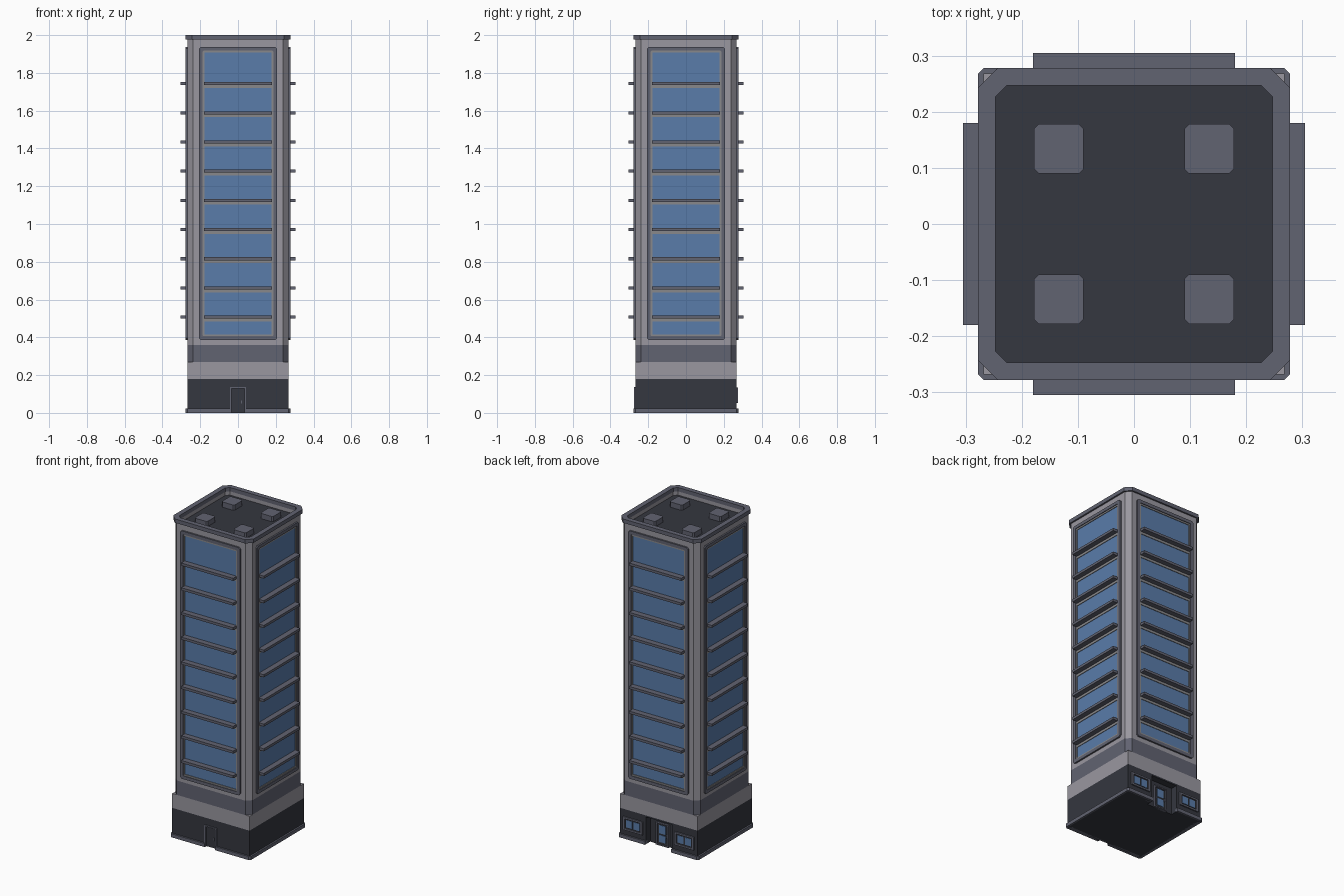
import bpy
from math import radians
from mathutils import Matrix

if "Cube" in bpy.data.objects:
    bpy.data.objects.remove(bpy.data.objects["Cube"])


def material(name, r, g, b):
    m = bpy.data.materials.new(name)
    m.diffuse_color = (r, g, b, 1)
    m.use_nodes = True
    m.node_tree.nodes["Principled BSDF"].inputs["Base Color"].default_value = m.diffuse_color
    return m


DARK = material("dark_stone", 0.035, 0.038, 0.05)
GREY = material("mid_grey", 0.12, 0.125, 0.165)
LIGHT = material("light_stone", 0.32, 0.31, 0.35)
TRIM = material("light_trim", 0.25, 0.25, 0.26)
GLASS = material("blue_glass", 0.10, 0.20, 0.40)


def make(name, verts, faces, mat, matrix):
    me = bpy.data.meshes.new(name)
    me.from_pydata(verts, [], faces)
    me.materials.append(mat)
    ob = bpy.data.objects.new(name, me)
    ob.matrix_world = matrix
    bpy.context.collection.objects.link(ob)
    return ob


def outline(hx, hy, c, cx=0, cy=0):
    """Rectangle with chamfered corners (plain rectangle when c is 0)."""
    if c == 0:
        pts = [(hx, hy), (-hx, hy), (-hx, -hy), (hx, -hy)]
    else:
        pts = [(hx, hy - c), (hx - c, hy), (c - hx, hy), (-hx, hy - c),
               (-hx, c - hy), (c - hx, -hy), (hx - c, -hy), (hx, c - hy)]
    return [(x + cx, y + cy) for x, y in pts]


def slab(name, pts, z0, z1, mat, matrix=Matrix()):
    n = len(pts)
    verts = [(x, y, z) for z in (z0, z1) for x, y in pts]
    faces = [tuple(range(n))[::-1], tuple(range(n, 2 * n))]
    faces += [(i, (i + 1) % n, n + (i + 1) % n, n + i) for i in range(n)]
    return make(name, verts, faces, mat, matrix)


def ring(name, outer, inner, z0, z1, mat, matrix=Matrix()):
    n = len(outer)
    verts = [(x, y, z) for pts, z in ((outer, z0), (outer, z1), (inner, z1), (inner, z0))
             for x, y in pts]
    faces = [(a * n + i, a * n + (i + 1) % n, b * n + (i + 1) % n, b * n + i)
             for a, b in ((0, 1), (1, 2), (2, 3), (3, 0)) for i in range(n)]
    return make(name, verts, faces, mat, matrix)


def side(k):
    """Facade space: x along the wall, y up, z outward. 0 front, 1 right, 2 back, 3 left."""
    return Matrix.Rotation(radians(90 * k), 4, 'Z') @ Matrix.Rotation(radians(90), 4, 'X')


FRONT, BACK = side(0), side(2)
W = 0.268  # wall half width

# Ground floor, with recesses for both doors
base = slab("ground_floor", outline(W, W, 0), 0, 0.18, DARK)
plinth = ring("plinth", outline(0.278, 0.278, 0.01), outline(0.25, 0.25, 0.01), 0, 0.022, GREY)
cuts = [slab("back_recess_cutter", outline(0.09, 0.15, 0, 0, 0.02), 0.225, 0.4, DARK, BACK),
        slab("front_recess_cutter", outline(0.036, 0.08, 0, 0, 0.05), 0.256, 0.4, DARK, FRONT)]
cuts[0].data.transform(Matrix.Translation((0, 0, 0)))
for cutter in cuts:
    cutter.hide_render = True
    cutter.hide_viewport = False
    cutter.display_type = 'WIRE'
    for target in (base, plinth):
        mod = target.modifiers.new("recess", 'BOOLEAN')
        mod.operation = 'DIFFERENCE'
        mod.object = cutter
        mod.solver = 'EXACT'

# Bands above the ground floor and the tower shaft
slab("stone_band", outline(W, W, 0), 0.18, 0.27, LIGHT)
slab("grey_band", outline(W, W, 0.03), 0.27, 0.36, GREY)
slab("tower_shaft", outline(W, W, 0.03), 0.36, 1.948, LIGHT)

# Roof
ring("shaft_top", outline(W, W, 0.03), outline(0.248, 0.248, 0.02), 1.948, 1.976, LIGHT)
ring("parapet", outline(0.278, 0.278, 0.035), outline(0.247, 0.247, 0.02), 1.976, 2.0, GREY)
slab("roof_deck", outline(0.249, 0.249, 0.02), 1.94, 1.952, DARK)
for sx in (-1, 1):
    for sy in (-1, 1):
        slab("roof_unit", outline(0.044, 0.044, 0.008, sx * 0.134, sy * 0.134),
             1.95, 1.985, GREY)

# Four glazed facades
MID, HALF = 1.162, 0.776
for k in range(4):
    M = side(k)
    slab("window_glass", outline(0.185, 0.755, 0, 0, MID), 0.262, 0.2695, GLASS, M)
    ring("window_frame", outline(0.207, HALF, 0.01, 0, MID),
         outline(0.187, HALF - 0.02, 0.004, 0, MID), 0.26, 0.278, GREY, M)
    ring("window_trim", outline(0.189, HALF - 0.018, 0, 0, MID),
         outline(0.178, HALF - 0.03, 0, 0, MID), 0.26, 0.2735, TRIM, M)
    for i in range(9):
        z = 0.507 + 0.1545 * i
        slab("floor_fin", outline(0.18, 0.008, 0, 0, z), 0.262, 0.305, GREY, M)
        slab("floor_trim", outline(0.18, 0.012, 0, 0, z - 0.011), 0.262, 0.273, TRIM, M)

# Front service door
slab("front_door", outline(0.034, 0.063, 0, 0, 0.064), 0.25, 0.262, DARK, FRONT)
slab("front_door_handle", outline(0.003, 0.008, 0, 0.018, 0.058), 0.26, 0.268, GREY, FRONT)
for s in (-1, 1):
    slab("front_door_jamb", outline(0.004, 0.068, 0, s * 0.038, 0.068), 0.255, 0.274, GREY, FRONT)
slab("front_door_lintel", outline(0.034, 0.004, 0, 0, 0.132), 0.255, 0.274, GREY, FRONT)

# Back entrance inside its recess
slab("back_door", outline(0.04, 0.065, 0, 0, 0.065), 0.22, 0.231, DARK, BACK)
ring("back_door_frame", outline(0.045, 0.07, 0, 0, 0.07), outline(0.036, 0.063, 0, 0, 0.07),
     0.22, 0.238, GREY, BACK)
for z, h in ((0.042, 0.022), (0.1, 0.026)):
    slab("back_door_pane", outline(0.022, h, 0, 0, z), 0.228, 0.2335, GLASS, BACK)
slab("back_door_handle", outline(0.003, 0.01, 0, 0.029, 0.066), 0.23, 0.24, GREY, BACK)

# Two small windows either side of the back entrance
for s in (-1, 1):
    x = s * 0.178
    slab("back_window_panel", outline(0.066, 0.038, 0, x, 0.094), 0.262, 0.2695, DARK, BACK)
    ring("back_window_frame", outline(0.068, 0.041, 0, x, 0.094),
         outline(0.054, 0.03, 0, x, 0.094), 0.262, 0.276, GREY, BACK)
    for t in (-1, 1):
        slab("back_window_pane", outline(0.021, 0.023, 0, x + t * 0.026, 0.094),
             0.265, 0.2715, GLASS, BACK)
